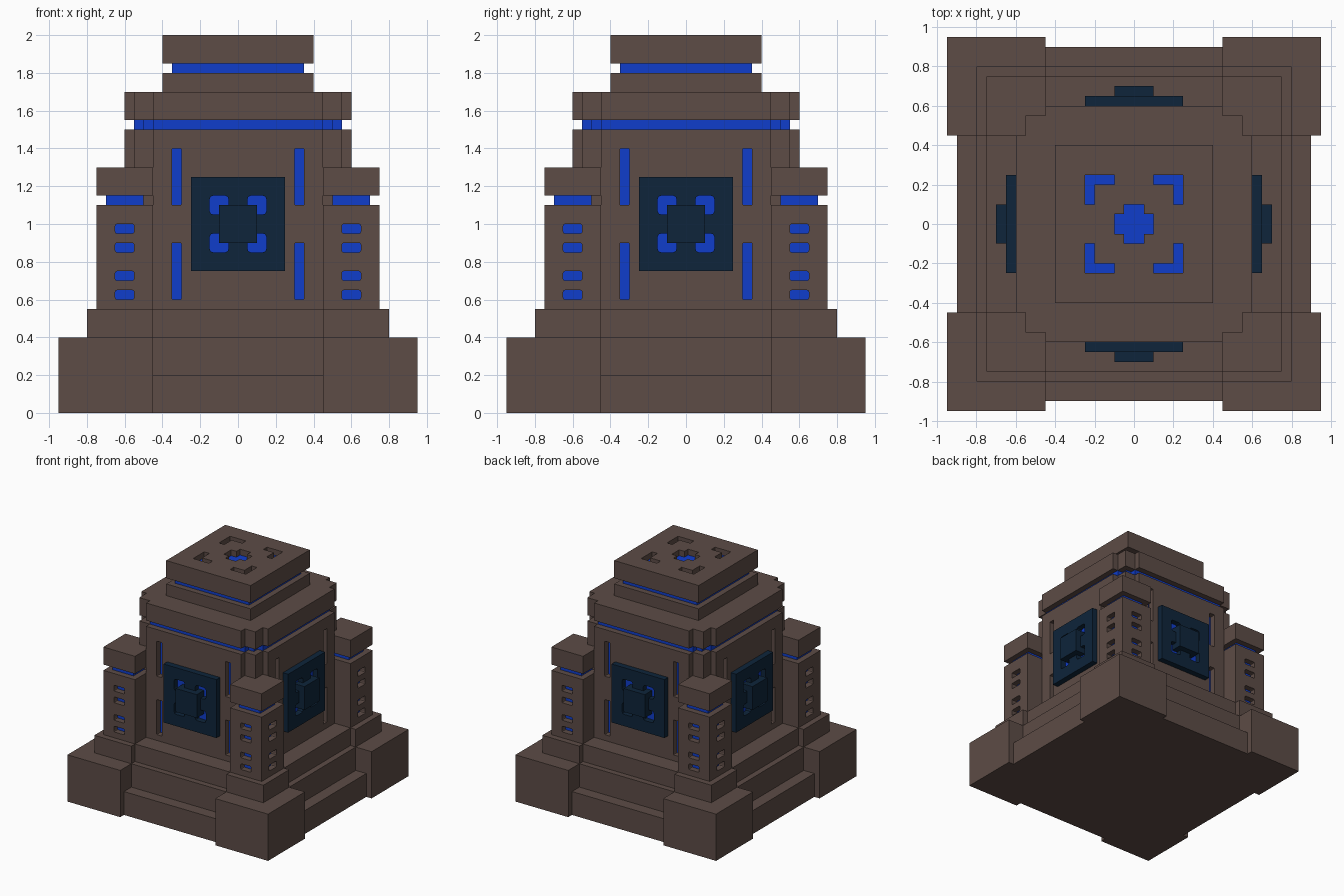
import bpy, bmesh, math
from mathutils import Matrix, Vector

if "Cube" in bpy.data.objects:
    bpy.data.objects.remove(bpy.data.objects["Cube"])


def material(name, rgb):
    m = bpy.data.materials.new(name)
    m.diffuse_color = (*rgb, 1)
    m.use_nodes = True
    m.node_tree.nodes["Principled BSDF"].inputs["Base Color"].default_value = m.diffuse_color
    return m


BROWN = material("brown stone", (0.109, 0.072, 0.061))
BLUE = material("glowing blue", (0.0052, 0.047, 0.60))
NAVY = material("dark navy", (0.0044, 0.0180, 0.043))
QUARTERS = [Matrix.Rotation(i * math.pi / 2, 4, 'Z') for i in range(4)]


def prism(bm, pts, extrude, mat=Matrix()):
    """Closed flat outline (3D points) pushed along a vector."""
    n = len(pts)
    low = [bm.verts.new(mat @ Vector(p)) for p in pts]
    high = [bm.verts.new(mat @ (Vector(p) + Vector(extrude))) for p in pts]
    bm.faces.new(low)
    bm.faces.new(high)
    for i in range(n):
        j = (i + 1) % n
        bm.faces.new((low[i], low[j], high[j], high[i]))


def box(bm, x0, x1, y0, y1, z0, z1, mat=Matrix()):
    prism(bm, [(x0, y0, z0), (x1, y0, z0), (x1, y1, z0), (x0, y1, z0)],
          (0, 0, z1 - z0), mat)


def slot(bm, x0, x1, z0, z1, y0, y1, r, mat):
    """Rounded rectangle facing the front, pushed back from y0 to y1."""
    pts = []
    for cx, cz, a0 in ((x1 - r, z1 - r, 0), (x0 + r, z1 - r, 90),
                       (x0 + r, z0 + r, 180), (x1 - r, z0 + r, 270)):
        for k in range(3):
            a = math.radians(a0 + 45 * k)
            pts.append((cx + r * math.cos(a), y0, cz + r * math.sin(a)))
    prism(bm, pts, (0, y1 - y0, 0), mat)


def notched(bm, out, arm, corner, z0, z1):
    """Square tower section with stepped-in corners."""
    quarter = [(out, -arm), (out, arm), (corner, arm), (corner, corner),
               (arm, corner)]
    pts = [m @ Vector((x, y, z0)) for m in QUARTERS for x, y in quarter[1:] + [(arm, out)]]
    prism(bm, pts, (0, 0, z1 - z0))


def finish(bm, name, mat):
    bmesh.ops.recalc_face_normals(bm, faces=bm.faces)
    me = bpy.data.meshes.new(name)
    bm.to_mesh(me)
    bm.free()
    me.materials.append(mat)
    ob = bpy.data.objects.new(name, me)
    bpy.context.collection.objects.link(ob)
    return ob


def carve(ob, cutter):
    cutter.hide_render = True
    mod = ob.modifiers.new("recesses", 'BOOLEAN')
    mod.operation = 'DIFFERENCE'
    mod.solver = 'EXACT'
    mod.object = cutter
    bpy.context.view_layer.objects.active = ob
    bpy.ops.object.modifier_apply(modifier=mod.name)
    bpy.data.objects.remove(cutter)


def squares(name, mat, tiers):
    for i, (h, z0, z1) in enumerate(tiers):
        bm = bmesh.new()
        box(bm, -h, h, -h, h, z0, z1)
        finish(bm, f"{name}_{i + 1}", mat)


def corners(name, mat, a, b, z0, z1):
    bm = bmesh.new()
    for m in QUARTERS:
        box(bm, a, b, a, b, z0, z1, m)
    return finish(bm, name, mat)


# stepped base with corner blocks
squares("base_step", BROWN, [(0.9, 0, 0.2), (0.8, 0.2, 0.4), (0.75, 0.4, 0.55)])
corners("base_corner_blocks", BROWN, 0.45, 0.95, 0, 0.4)
corners("pillar_feet", BROWN, 0.45, 0.8, 0.4, 0.55)

# corner pillars: blue core showing through the slots and the neck gap
pillars = corners("pillars", BROWN, 0.45, 0.75, 0.55, 1.1)
bm = bmesh.new()
for m in QUARTERS:
    for s in (-1, 1):
        for z in (0.6, 0.7, 0.85, 0.95):
            slot(bm, s * 0.6 - 0.05, s * 0.6 + 0.05, z, z + 0.05,
                 -0.8, -0.69, 0.01, m)
carve(pillars, finish(bm, "pillar_slot_cutter", BROWN))
corners("pillar_cores", BLUE, 0.5, 0.7, 0.57, 1.2)
corners("pillar_caps", BROWN, 0.45, 0.75, 1.15, 1.3)

# tower body with upright slots over a blue core
bm = bmesh.new()
notched(bm, 0.6, 0.45, 0.55, 0.5, 1.5)
body = finish(bm, "tower_body", BROWN)
bm = bmesh.new()
for m in QUARTERS:
    for s in (-1, 1):
        for z in (0.6, 1.1):
            slot(bm, s * 0.325 - 0.025, s * 0.325 + 0.025, z, z + 0.3,
                 -0.7, -0.54, 0.006, m)
carve(body, finish(bm, "body_slot_cutter", BROWN))
bm = bmesh.new()
notched(bm, 0.55, 0.45, 0.5, 0.56, 1.6)
finish(bm, "tower_core", BLUE)
bm = bmesh.new()
notched(bm, 0.6, 0.45, 0.55, 1.55, 1.7)
finish(bm, "tower_cornice", BROWN)

# wall panels: pierced plate, glow behind it, raised centre block
plates, holes, glow, blocks = (bmesh.new() for _ in range(4))
for m in QUARTERS:
    box(plates, -0.25, 0.25, -0.65, -0.6, 0.75, 1.25, m)
    box(glow, -0.2, 0.2, -0.603, -0.596, 0.8, 1.2, m)
    box(blocks, -0.1, 0.1, -0.7, -0.6, 0.9, 1.1, m)
    for sx in (-1, 1):
        for sz in (-1, 1):
            x, z = sx * 0.1, 1 + sz * 0.1
            slot(holes, x - 0.05, x + 0.05, z - 0.05, z + 0.05,
                 -0.7, -0.55, 0.018, m)
panels = finish(plates, "wall_panels", NAVY)
carve(panels, finish(holes, "panel_hole_cutter", NAVY))
finish(glow, "panel_glow", BLUE)
finish(blocks, "panel_centre_blocks", NAVY)

# crown: collar, blue core and cap with engraved marks
squares("crown_collar", BROWN, [(0.4, 1.7, 1.8)])
squares("crown_core", BLUE, [(0.35, 1.75, 1.95)])
bm = bmesh.new()
box(bm, -0.4, 0.4, -0.4, 0.4, 1.85, 2.0)
cap = finish(bm, "crown_cap", BROWN)
bm = bmesh.new()
plus = [(0.1, 0.05), (0.05, 0.05), (0.05, 0.1)]
prism(bm, [m @ Vector((x, y, 1.94)) for m in QUARTERS for x, y in plus], (0, 0, 0.1))
angle = [(0.1, 0.2), (0.2, 0.2), (0.2, 0.1), (0.25, 0.1), (0.25, 0.25), (0.1, 0.25)]
for m in QUARTERS:
    prism(bm, [(x, y, 1.94) for x, y in angle], (0, 0, 0.1), m)
carve(cap, finish(bm, "cap_mark_cutter", BROWN))
